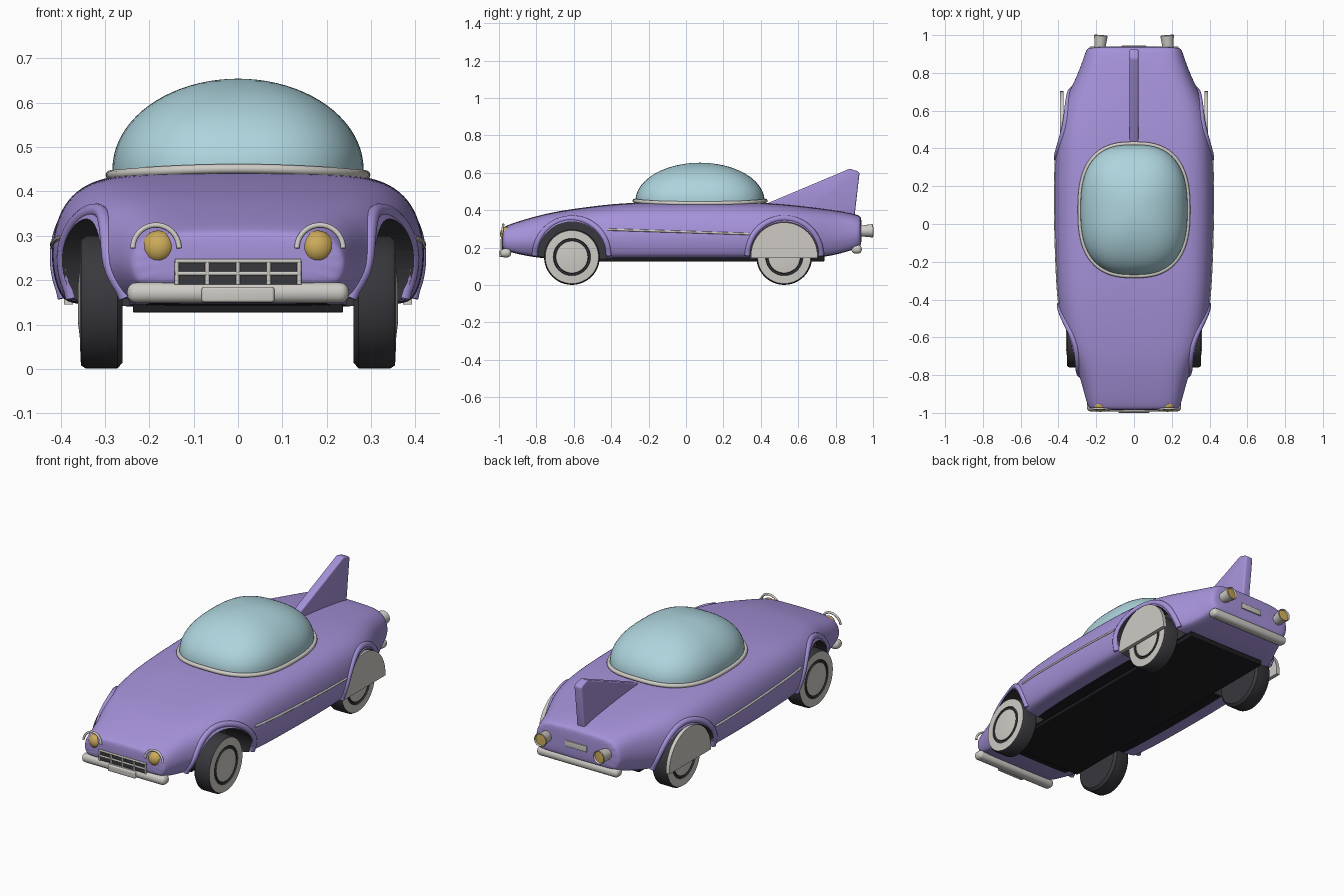
import bpy, bmesh, math
from mathutils import Vector

if "Cube" in bpy.data.objects:
    bpy.data.objects.remove(bpy.data.objects["Cube"])


def material(name, rgb):
    m = bpy.data.materials.new(name)
    m.use_nodes = True
    m.diffuse_color = (*rgb, 1)
    m.node_tree.nodes["Principled BSDF"].inputs["Base Color"].default_value = (*rgb, 1)
    return m


PURPLE = material("lilac paint", (0.38, 0.29, 0.70))
GLASS = material("pale blue glass", (0.42, 0.66, 0.72))
CHROME = material("warm chrome", (0.62, 0.60, 0.56))
AMBER = material("amber lamp", (0.60, 0.40, 0.10))
RUBBER = material("dark rubber", (0.04, 0.04, 0.047))
FLOOR = material("black floor", (0.013, 0.013, 0.016))


def add(name, data, mats=()):
    ob = bpy.data.objects.new(name, data)
    bpy.context.collection.objects.link(ob)
    for m in mats:
        data.materials.append(m)
    return ob


def bake(ob):
    """Apply all modifiers, or turn a curve into a mesh."""
    bpy.context.view_layer.update()
    ev = ob.evaluated_get(bpy.context.evaluated_depsgraph_get())
    return bpy.data.meshes.new_from_object(ev)


def smooth(ob, angle=35):
    bpy.ops.object.select_all(action="DESELECT")
    ob.select_set(True)
    bpy.context.view_layer.objects.active = ob
    bpy.ops.object.shade_smooth_by_angle(angle=math.radians(angle))
    return ob


def loft(name, rings, mats, rule=lambda i, j: 0):
    """Skin closed rings of points; rule picks the material of each face."""
    bm = bmesh.new()
    vs = [[bm.verts.new(p) for p in r] for r in rings]
    n = len(vs[0])
    for i in range(len(vs) - 1):
        for j in range(n):
            k = (j + 1) % n
            f = bm.faces.new((vs[i][j], vs[i][k], vs[i + 1][k], vs[i + 1][j]))
            f.material_index = rule(i, j)
    bm.faces.new(vs[0]).material_index = rule(0, 0)
    bm.faces.new(vs[-1]).material_index = rule(len(vs) - 2, 0)
    bmesh.ops.recalc_face_normals(bm, faces=bm.faces)
    me = bpy.data.meshes.new(name)
    bm.to_mesh(me)
    bm.free()
    return add(name, me, mats)


def lathe(name, profile, mats, loc, axis, rule=lambda i, j: 0, n=48):
    """Spin (distance, radius) points around an axis."""
    q = Vector((0, 0, 1)).rotation_difference(Vector(axis))
    turn = [math.tau * k / n for k in range(n)]
    rings = [[Vector(loc) + q @ Vector((r * math.cos(a), r * math.sin(a), d)) for a in turn]
             for d, r in profile]
    return smooth(loft(name, rings, mats, rule))


def tube(name, points, radius, mat, closed=False):
    cu = bpy.data.curves.new(name, "CURVE")
    cu.dimensions = "3D"
    cu.bevel_depth, cu.bevel_resolution, cu.use_fill_caps = radius, 3, True
    sp = cu.splines.new("POLY")
    sp.points.add(len(points) - 1)
    for p, co in zip(sp.points, points):
        p.co = (*co, 1)
    sp.use_cyclic_u = closed
    tmp = add(name + "_path", cu)
    me = bake(tmp)
    bpy.data.objects.remove(tmp)
    me.materials.clear()
    return smooth(add(name, me, [mat]), 50)


def prism(name, profile, x0, x1, mat, bevel=0.0):
    """Extrude a (y, z) outline along x."""
    ob = loft(name, [[(x, y, z) for y, z in profile] for x in (x0, x1)], [mat])
    if bevel:
        mod = ob.modifiers.new("round", "BEVEL")
        mod.width, mod.segments = bevel, 4
        ob.data = bake(ob)
        ob.modifiers.clear()
    return smooth(ob)


def box(name, x, y, z, mat, bevel=0.0):
    return prism(name, [(y[0], z[0]), (y[1], z[0]), (y[1], z[1]), (y[0], z[1])], *x, mat, bevel)


# Body: cross-section of (width, height) fractions, swept through stations
STATIONS = [  # y, half width, bottom, top, sill width
    (-.985, .23, .20, .30, .95), (-.97, .245, .185, .315, .95), (-.9, .265, .165, .34, .92),
    (-.79, .295, .145, .372, .86), (-.7, .34, .14, .392, .86), (-.6, .378, .14, .408, .88),
    (-.42, .408, .14, .432, .94), (-.25, .416, .14, .443, .95), (.05, .425, .14, .448, .95),
    (.4, .42, .14, .444, .95), (.6, .395, .14, .426, .94), (.75, .32, .15, .407, .93),
    (.85, .278, .175, .392, .93), (.925, .255, .2, .375, .93), (.94, .24, .215, .36, .93)]


def section(y, w, zb, zt, f):
    half = [(0, 0), (f * .9, 0), (f, .05), (1, .32), (.985, .55), (.93, .76),
            (.82, .9), (.66, .97), (.35, .995), (0, 1)]
    ring = half + [(-a, b) for a, b in reversed(half[1:-1])]
    return [(a * w, y, zb + b * (zt - zb)) for a, b in ring]


def body_rule(i, j):
    return 1 if j in (0, 17) and 3 <= i <= 10 else 0


body = loft("body", [section(*s) for s in STATIONS], [PURPLE, FLOOR, RUBBER], body_rule)
body.modifiers.new("soften", "SUBSURF").levels = 3
body.data = bake(body)
body.modifiers.clear()
bpy.context.view_layer.update()


def skin_x(y, z):
    """Half width of the body at a point on its side."""
    hit, p, _, _ = body.ray_cast((1, y, z), (-1, 0, 0))
    return p.x if hit else 0.3


# Fender lips and side trim follow the body skin
AXLES = {"front": -.61, "rear": .525}
WHEEL_Z = .15
arc = [math.pi * k / 32 for k in range(33)]
lips = {}
for end, ya in AXLES.items():
    pts = [(ya - .197 * math.cos(a), WHEEL_Z + .01 + .197 * math.sin(a)) for a in arc]
    lips[end] = [(skin_x(y, max(z, .17)) - .006, y, z) for y, z in pts]
trim = [(-.42 + .76 * k / 16, .297 - .024 * k / 16) for k in range(17)]
trim = [(skin_x(y, z), y, z) for y, z in trim]

for side, s in (("left", 1), ("right", -1)):
    tube(side + "_side_trim", [(s * x, y, z) for x, y, z in trim], .006, CHROME)
    for end, ya in AXLES.items():
        tag = f"{end}_{side}_"
        tube(tag + "fender_lip", [(s * x, y, z) for x, y, z in lips[end]], .016, PURPLE)
        # Wheel well
        cut = lathe(tag + "well_cutter", [(.245, .183), (.6, .183)], [PURPLE, FLOOR, RUBBER],
                    (0, ya, WHEEL_Z + .005), (s, 0, 0), lambda i, j: 2)
        mod = body.modifiers.new("well", "BOOLEAN")
        mod.object, mod.operation, mod.solver = cut, "DIFFERENCE", "EXACT"
        cut.hide_render = True
        # Whitewall wheel with a dark ring and a pale hub
        wheel = [(0, .06), (0, .136), (.012, .149), (.083, .149), (.094, .142), (.096, .1),
                 (.09, .097), (.09, .088), (.096, .085), (.1, .05), (.101, .005)]
        lathe(tag + "wheel", wheel, [RUBBER, CHROME], (s * .26, ya, WHEEL_Z), (s, 0, 0),
              lambda i, j: 1 if i == 4 or i >= 8 else 0)
    # Rear wheel skirt
    outline = [(AXLES["rear"] + .178 * math.cos(a), .157 + .178 * math.sin(a)) for a in arc]
    outline += [(AXLES["rear"] - .178, .145), (AXLES["rear"] + .178, .145)]
    prism(side + "_wheel_skirt", outline, s * .372, s * .392, CHROME)
    # Headlight with an arched brow
    lamp = [(.032 * math.sin(a), .037 * max(math.cos(a), .02)) for a in
            [math.pi * (k / 16 - .5) for k in range(17)]]
    lathe(side + "_headlight", lamp, [AMBER], (s * .18, -.962, .275), (s * .25, -1, .2), n=32)
    tube(side + "_headlight_brow", [(s * .185 + .052 * math.cos(a), -.985 + .008 * math.sin(a),
                                     .272 + .052 * math.sin(a)) for a in arc], .006, CHROME)
    # Tail pipe with an amber lens
    pipe = [(0, .026), (.085, .036), (.088, .033), (.078, .03), (.079, .002)]
    lathe(side + "_tail_pipe", pipe, [CHROME, AMBER], (s * .182, .912, .288), (-s * .08, 1, .03),
          lambda i, j: 1 if i == 3 else 0, n=32)

body.data = bake(body)
body.modifiers.clear()
smooth(body, 40)
for ob in [o for o in bpy.data.objects if o.name.endswith("well_cutter")]:
    bpy.data.objects.remove(ob)


# Canopy and its rim share a rounded plan
def plan(scale, z, droop=0.0):
    ring = []
    for k in range(64):
        c, s = math.cos(math.tau * k / 64), math.sin(math.tau * k / 64)
        px, py = (math.copysign(abs(v) ** .76, v) for v in (c, s))
        ring.append((.283 * scale * px, .075 + .345 * scale * py, z - droop * px * px))
    return ring


dome = [math.pi / 2 * k / 20 for k in range(21)]
smooth(loft("canopy", [plan(1, .425)] + [plan(max(math.cos(a), .01), .45 + .204 * math.sin(a))
                                        for a in dome], [GLASS]), 60)
tube("canopy_rim", plan(1.015, .451, .014), .011, CHROME, True)

# Tail fin and floor pan
prism("tail_fin", [(.43, .435), (.6, .36), (.9, .36), (.928, .6), (.915, .61), (.875, .622)],
      -.023, .023, PURPLE, .008)
box("floor_pan", (-.237, .237), (-.74, .74), (.127, .17), FLOOR, .004)

# Grille
box("grille_recess", (-.14, .14), (-.988, -.95), (.19, .242), RUBBER)
for name, z in (("top", .243), ("middle", .215)):
    tube(f"grille_{name}_bar", [(-.142, -.988, z), (.142, -.988, z)], .005, CHROME)
for k in range(5):
    x = (k - 2) * .069
    tube(f"grille_upright_{k + 1}", [(x, -.988, .19), (x, -.988, .243)], .005, CHROME)

# Bumpers and plates
box("front_bumper", (-.25, .25), (-.992, -.935), (.148, .195), CHROME, .021)
box("front_plate", (-.082, .082), (-1, -.98), (.15, .185), CHROME, .006)
box("rear_bumper", (-.245, .245), (.885, .94), (.168, .215), CHROME, .021)
box("rear_plate", (-.065, .065), (.935, .945), (.268, .3), CHROME, .003)
